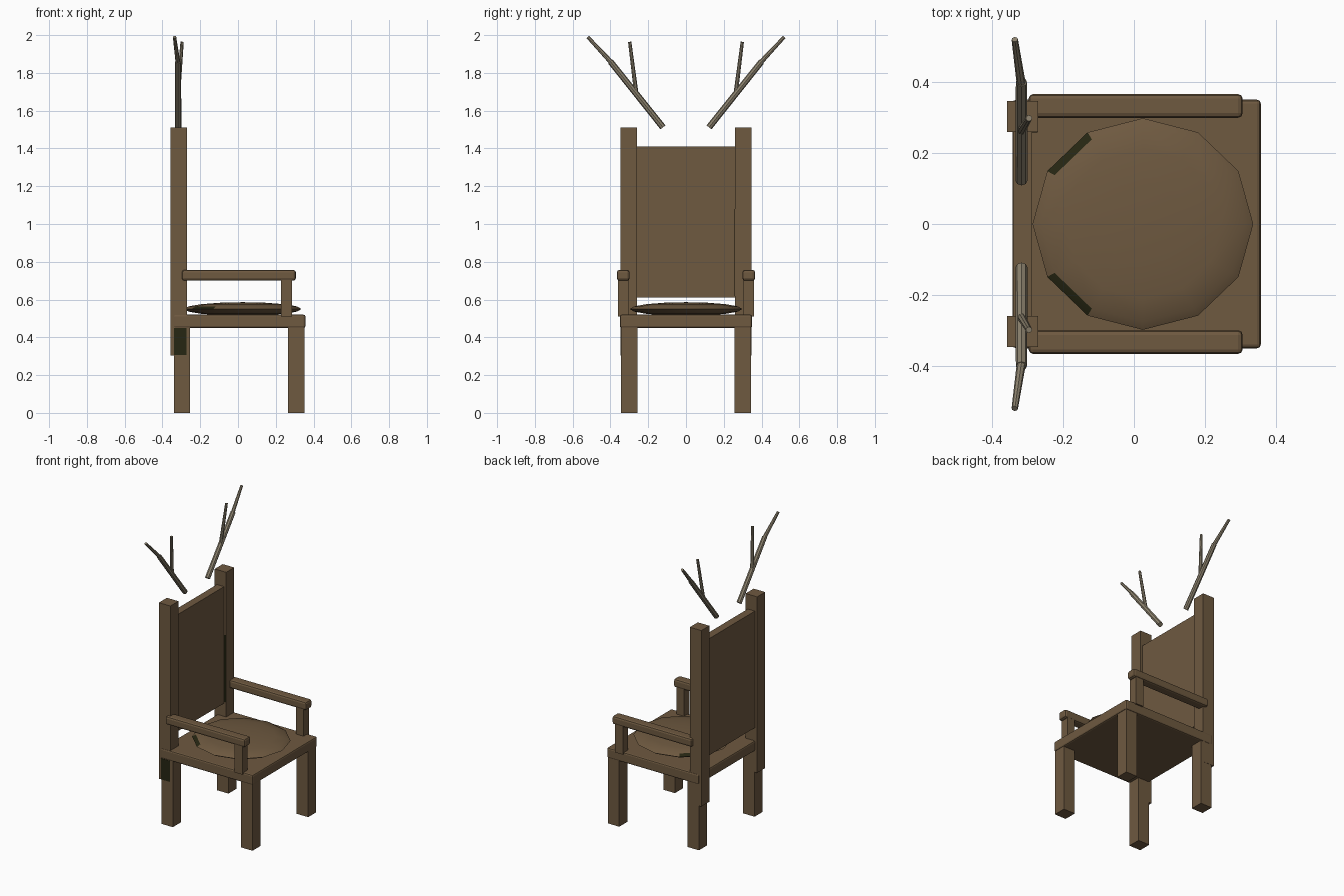
import bpy, bmesh, math
from mathutils import Vector

if "Cube" in bpy.data.objects:
    bpy.data.objects.remove(bpy.data.objects["Cube"])


def material(name, r, g, b):
    m = bpy.data.materials.new(name)
    m.diffuse_color = (r, g, b, 1)
    m.use_nodes = True
    m.node_tree.nodes["Principled BSDF"].inputs["Base Color"].default_value = m.diffuse_color
    return m


WOOD = material("brown wood", 0.156, 0.100, 0.051)
ANTLER = material("grey branch", 0.262, 0.223, 0.156)
DARK = material("dark moss", 0.019, 0.019, 0.006)


def finish(name, bm, mat):
    me = bpy.data.meshes.new(name)
    bm.to_mesh(me)
    bm.free()
    ob = bpy.data.objects.new(name, me)
    bpy.context.collection.objects.link(ob)
    me.materials.append(mat)
    return ob


def box(name, x, y, z, mat=WOOD, bevel=0):
    """Box from (min, max) ranges, with optional rounded edges."""
    bm = bmesh.new()
    bmesh.ops.create_cube(bm, size=1)
    for v in bm.verts:
        v.co = [(r[0] + r[1]) / 2 + c * (r[1] - r[0]) for c, r in zip(v.co, (x, y, z))]
    if bevel:
        bmesh.ops.bevel(bm, geom=bm.edges[:], offset=bevel, segments=2,
                        profile=0.5, affect='EDGES')
    return finish(name, bm, mat)


def both(s, a, b):
    """Range a..b mirrored to the side s."""
    return tuple(sorted((s * a, s * b)))


def rod(name, a, b, r1, r2):
    a, b = Vector(a), Vector(b)
    d = b - a
    bm = bmesh.new()
    bmesh.ops.create_cone(bm, cap_ends=True, segments=8, radius1=r1, radius2=r2, depth=d.length)
    rot = d.to_track_quat('Z', 'Y')
    for v in bm.verts:
        v.co = rot @ v.co + (a + b) / 2
    return finish(name, bm, ANTLER)


# seat and backrest
box("seat", (-0.342, 0.357), (-0.35, 0.35), (0.45, 0.52), bevel=0.01)
box("back_panel", (-0.341, -0.287), (-0.262, 0.262), (0.61, 1.41))

for s, side in ((1, "left"), (-1, "right")):
    # legs and back posts
    box(side + "_front_leg", (0.265, 0.352), both(s, 0.258, 0.345), (0, 0.46))
    box(side + "_back_leg", (-0.34, -0.253), both(s, 0.258, 0.345), (0, 0.46))
    box(side + "_back_post", (-0.358, -0.271), both(s, 0.259, 0.346), (0.305, 1.512))
    # armrests and their supports
    box(side + "_armrest", (-0.297, 0.306), both(s, 0.299, 0.366), (0.70, 0.757), bevel=0.013)
    box(side + "_arm_support", (0.227, 0.285), both(s, 0.303, 0.36), (0.51, 0.71))
    # forked branches above the back
    rod(side + "_branch_beam", (-0.317, s * 0.122, 1.512), (-0.317, s * 0.40, 1.86), 0.017, 0.016)
    rod(side + "_branch_tip", (-0.317, s * 0.39, 1.85), (-0.336, s * 0.52, 1.99), 0.013, 0.009)
    rod(side + "_branch_tine", (-0.317, s * 0.263, 1.69), (-0.296, s * 0.298, 1.964), 0.012, 0.009)

# dark patches where the back post meets the leg and the panel
box("post_moss", (-0.34, -0.272), (-0.348, -0.345), (0.306, 0.45), DARK)
box("post_inner_moss", (-0.288, -0.272), (0.258, 0.26), (0.62, 1.08), DARK)

# cushion: flattened sphere
bm = bmesh.new()
bmesh.ops.create_uvsphere(bm, u_segments=12, v_segments=8, radius=1)
for v in bm.verts:
    v.co = (0.025 + 0.311 * v.co.x, 0.298 * v.co.y, 0.55 + 0.036 * v.co.z)
cushion = finish("cushion", bm, WOOD)
cushion.data.materials.append(DARK)
for p in cushion.data.polygons:
    ang = math.degrees(math.atan2(abs(p.center.y), p.center.x - 0.025))
    rim = math.hypot(p.center.x - 0.025, p.center.y) > 0.26
    if rim and p.center.z > 0.55 and 120 < ang < 150:
        p.material_index = 1
bpy.ops.object.select_all(action='DESELECT')
cushion.select_set(True)
bpy.context.view_layer.objects.active = cushion
bpy.ops.object.shade_smooth_by_angle(angle=math.radians(30))
